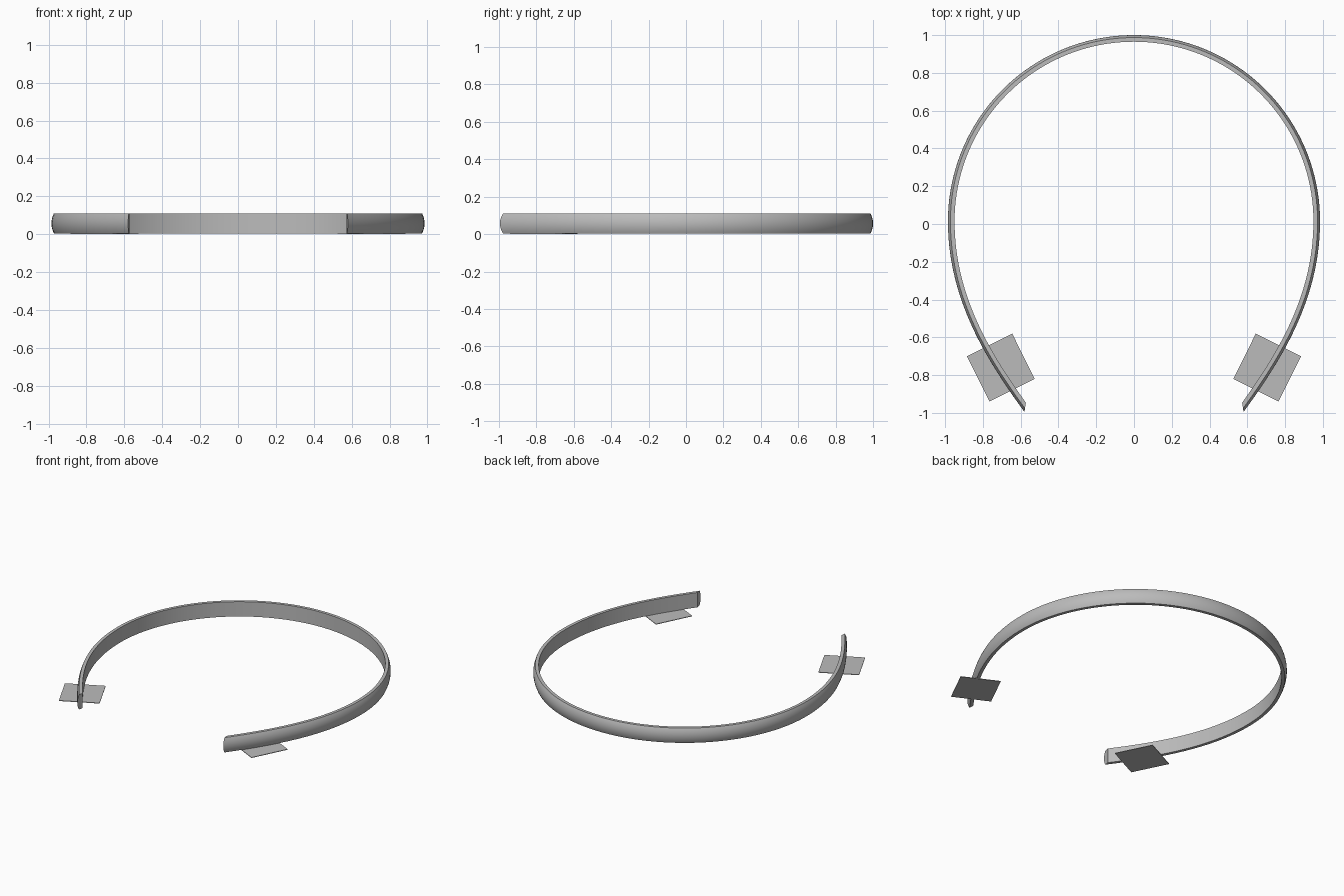
import bpy, bmesh, math
from mathutils import Vector

cube = bpy.data.objects.get("Cube")
if cube:
    bpy.data.objects.remove(cube)

grey = bpy.data.materials.new("mid grey")
grey.use_nodes = True
colour = (0.5, 0.5, 0.5, 1)
grey.diffuse_color = colour
grey.node_tree.nodes["Principled BSDF"].inputs["Base Color"].default_value = colour

BASE, TOP = 0.004, 0.11      # band height range
EDGE, BULGE = 0.022, 0.013   # flat rim width and extra outward bulge
RADIUS, CENTRE_Y = 0.985, 0.015


def add_object(name, bm):
    bmesh.ops.recalc_face_normals(bm, faces=bm.faces)
    mesh = bpy.data.meshes.new(name)
    bm.to_mesh(mesh)
    bm.free()
    mesh.materials.append(grey)
    obj = bpy.data.objects.new(name, mesh)
    bpy.context.collection.objects.link(obj)
    return obj


def bezier(points, t):
    while len(points) > 1:
        points = [a.lerp(b, t) for a, b in zip(points, points[1:])]
    return points[0]


# Outer path of one half: back centre, round arc, then a gently closing arm
arc = [Vector((RADIUS * math.sin(a), CENTRE_Y + RADIUS * math.cos(a)))
       for a in (math.pi / 2 * i / 40 for i in range(40))]
arm_ctrl = [Vector(p) for p in ((0.985, 0.015), (0.985, -0.4), (0.78, -0.72), (0.58, -0.995))]
half = arc + [bezier(arm_ctrl, i / 30) for i in range(31)]
path = [Vector((-p.x, p.y)) for p in reversed(half[1:])] + half

# D-shaped section: depth inward from the outer path, and height
STEPS = 12
section = [(EDGE + BULGE, BASE)]
for i in range(STEPS + 1):
    s = 2 * i / STEPS - 1
    section.append((BULGE * s * s, BASE + (TOP - BASE) * (s + 1) / 2))
section.append((EDGE + BULGE, TOP))

# Band: sweep the section along the path
bm = bmesh.new()
rings = []
last = len(path) - 1
for i, p in enumerate(path):
    tangent = (path[min(i + 1, last)] - path[max(i - 1, 0)]).normalized()
    inward = Vector((tangent.y, -tangent.x))
    if i in (0, last):  # slanted cut at the tips
        inward = Vector((math.copysign(0.2, -p.x), 1.3))
    rings.append([bm.verts.new((p.x + inward.x * d, p.y + inward.y * d, z)) for d, z in section])
n = len(section)
for a, b in zip(rings, rings[1:]):
    for j in range(n):
        k = (j + 1) % n
        bm.faces.new((a[j], a[k], b[k], b[j]))
bm.faces.new(rings[0])
bm.faces.new(rings[-1])
band = add_object("band", bm)
bpy.context.view_layer.objects.active = band
band.select_set(True)
bpy.ops.object.shade_smooth_by_angle(angle=math.radians(35))

# Thin square pads under the tips
for name, side in (("left_pad", 1), ("right_pad", -1)):
    bm = bmesh.new()
    bmesh.ops.create_cube(bm, size=1)
    pad = add_object(name, bm)
    pad.scale = (0.268, 0.268, BASE)
    pad.location = (0.705 * side, -0.76, BASE / 2)
    pad.rotation_euler.z = -side * math.radians(26.5)
